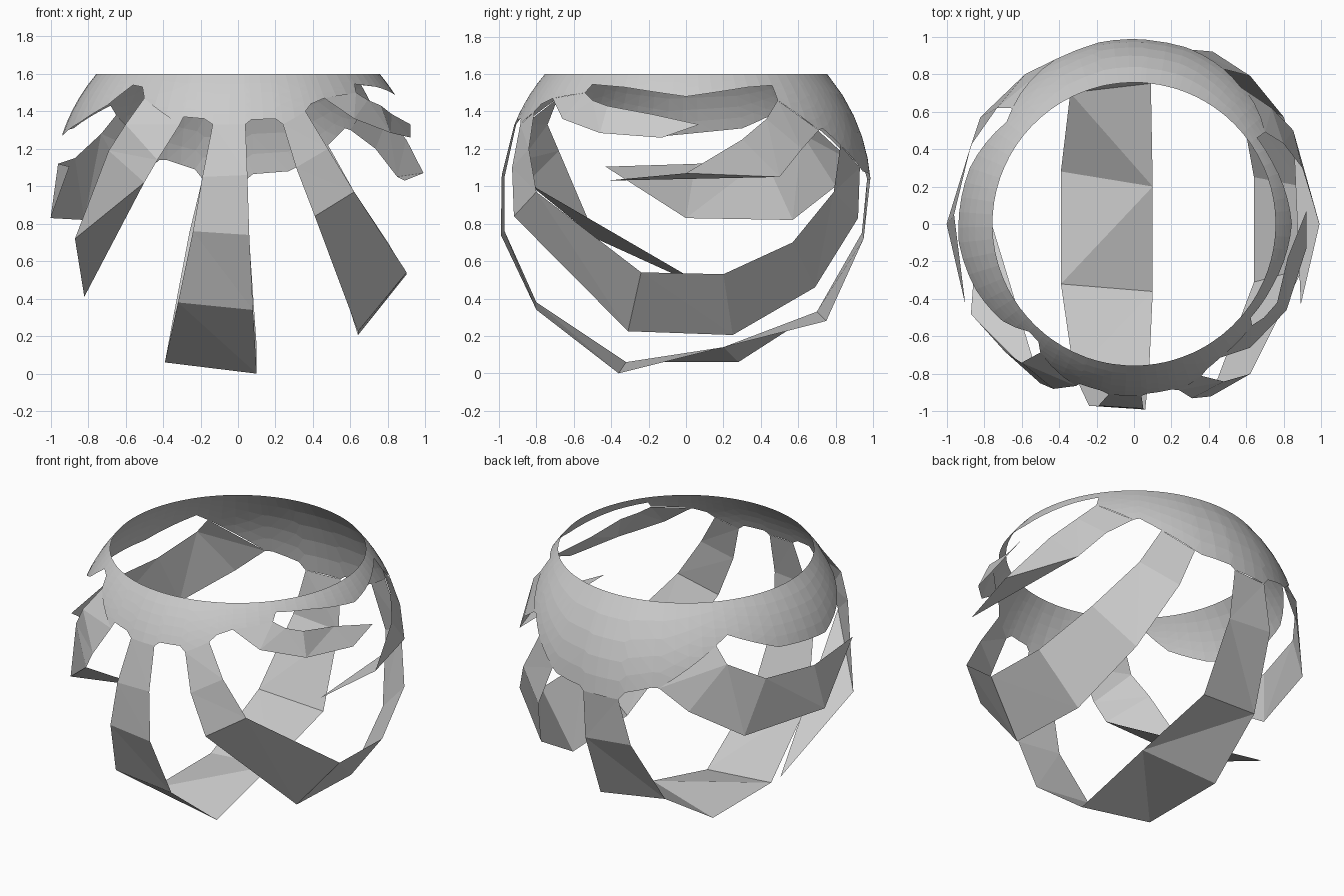
import bpy, bmesh
from math import sqrt, atan2, sin, cos, pi, ceil
from mathutils import Vector

if "Cube" in bpy.data.objects:
    bpy.data.objects.remove(bpy.data.objects["Cube"])

R, CZ, TOP = 0.99, 0.96, 1.6      # sphere radius, centre height, rim height
C = Vector((0, 0, CZ))


def on_sphere(az, z):
    r = sqrt(max(R * R - (z - CZ) ** 2, 0))
    return Vector((r * cos(az), r * sin(az), z))


def P(x, z, s):                   # point on the sphere from front-view coordinates
    return Vector((x, s * sqrt(max(R * R - x * x - (z - CZ) ** 2, 0)), z))


def Q(y, z, s):                   # point on the sphere from side-view coordinates
    return Vector((s * sqrt(max(R * R - y * y - (z - CZ) ** 2, 0)), y, z))


def build(name, rows):
    """Single-layer flat-shaded sheet through rows of points, facing outwards."""
    bm = bmesh.new()
    grid = [[bm.verts.new(p) for p in row] for row in rows]
    for a, b in zip(grid, grid[1:]):
        for i in range(len(a) - 1):
            bm.faces.new((a[i], a[i + 1], b[i + 1], b[i]))
    bmesh.ops.remove_doubles(bm, verts=bm.verts, dist=1e-4)
    bmesh.ops.triangulate(bm, faces=bm.faces)
    bm.normal_update()
    for f in bm.faces:
        if f.normal.dot(f.calc_center_median() - C) < 0:
            f.normal_flip()
    me = bpy.data.meshes.new(name)
    bm.to_mesh(me)
    bm.free()
    ob = bpy.data.objects.new(name, me)
    bpy.context.collection.objects.link(ob)
    return ob


# Points where straps leave the dome (front, then back)
cl, cr = P(-.135, 1.33, -1), P(.04, 1.33, -1)
rl, ru = P(.24, 1.33, -1), P(.36, 1.40, -1)
dl, du = P(.46, 1.47, -1), P(.63, 1.50, -1)
fl, fu = P(-.31, 1.33, -1), P(-.50, 1.47, -1)
bcl, bcr = P(-.19, 1.04, 1), P(.05, 1.04, 1)
brl, bru = P(.31, 1.10, 1), P(.48, 1.22, 1)
bdl, bdu = P(.60, 1.30, 1), Q(.49, 1.46, 1)
bll, blu = P(-.42, 1.14, 1), P(-.65, 1.38, 1)

# Lower border of the dome, counter-clockwise from the front
border = [
    cl, cr, P(.07, 1.355, -1), P(.20, 1.36, -1), rl, ru, P(.39, 1.44, -1), dl, du,
    Q(-.50, 1.545, 1), Q(-.33, 1.53, 1), Q(0, 1.48, 1), Q(.33, 1.53, 1), Q(.46, 1.54, 1),
    bdu, bdl, P(.57, 1.31, 1), bru, brl, P(.27, 1.08, 1), P(.08, 1.065, 1), bcr, bcl,
    P(-.23, 1.09, 1), P(-.38, 1.14, 1), bll, blu, P(-.68, 1.43, 1),
    Q(.30, 1.31, -1), Q(-.10, 1.27, -1), Q(-.35, 1.34, -1), P(-.70, 1.43, -1),
    P(-.56, 1.54, -1), P(-.51, 1.53, -1), fu, fl, P(-.29, 1.37, -1), P(-.18, 1.36, -1)]

# Dome: columns from the border up to the open rim
cols = []
for a, b in zip(border, border[1:] + border[:1]):
    a0, a1 = atan2(a.y, a.x), atan2(b.y, b.x)
    da = (a1 - a0 + pi) % (2 * pi) - pi
    n = max(1, ceil(abs(da) / 0.1))
    for i in range(n):
        az, zb = a0 + da * i / n, a.z + (b.z - a.z) * i / n
        cols.append([on_sphere(az, zb + (TOP - zb) * k / 5) for k in range(6)])
cols.append(cols[0])
build("dome_shell", cols)


def strap(name, edge_a, edge_b):
    build(name, [[Vector(a), Vector(b)] for a, b in zip(edge_a, edge_b)])


# Centre strap running under the bottom from front to back
strap("centre_strap",
      [cl, (-.19, -.97, 1.05), (-.24, -.97, .76), (-.32, -.80, .38), (-.39, -.32, .06),
       (-.39, .28, .06), (-.34, .70, .33), (-.26, .94, .75), bcl],
      [cr, (.05, -.985, 1.06), (.06, -.99, .74), (.08, -.80, .34), (.10, -.36, 0),
       (.10, .20, .14), (.09, .75, .28), (.06, .95, .72), bcr])

# Right strap, also front to back
strap("right_strap",
      [rl, (.31, -.93, 1.10), (.41, -.92, .84), (.64, -.31, .225),
       (.64, .25, .205), (.56, .69, .46), (.42, .92, .83), brl],
      [ru, (.48, -.84, 1.20), (.62, -.80, .97), (.90, -.24, .54),
       (.90, .20, .53), (.80, .57, .70), (.62, .79, .97), bru])

# Broken arms ending in pointed tips
tip = (-.82, .20, .41)
strap("front_left_arm",
      [fl, (-.43, -.88, 1.14), (-.50, -.85, 1.02), (-.50, -.85, 1.02), tip],
      [fu, (-.60, -.74, 1.33), (-.69, -.68, 1.19), (-.87, -.48, .72), tip])

tip = (.92, .07, 1.33)
strap("front_right_arm",
      [dl, Q(-.66, 1.36, 1), Q(-.46, 1.285, 1), (.92, -.13, 1.26), tip],
      [du, Q(-.50, 1.46, 1), Q(-.42, 1.43, 1), (.82, -.18, 1.385), tip])

tip = (.89, -.43, 1.03)
strap("back_right_arm",
      [bdl, Q(.62, 1.20, 1), Q(.50, 1.05, 1), Q(.50, 1.05, 1), tip],
      [bdu, Q(.43, 1.36, 1), Q(.30, 1.25, 1), (.99, 0, 1.07), tip])

tip = (-.90, -.43, 1.105)
strap("back_left_arm",
      [bll, (-.58, .80, 1.0), (-.82, .57, .82), (-1, 0, .83), tip],
      [blu, (-.73, .62, 1.28), (-.87, .42, 1.15), (-.96, .05, 1.12), tip])
